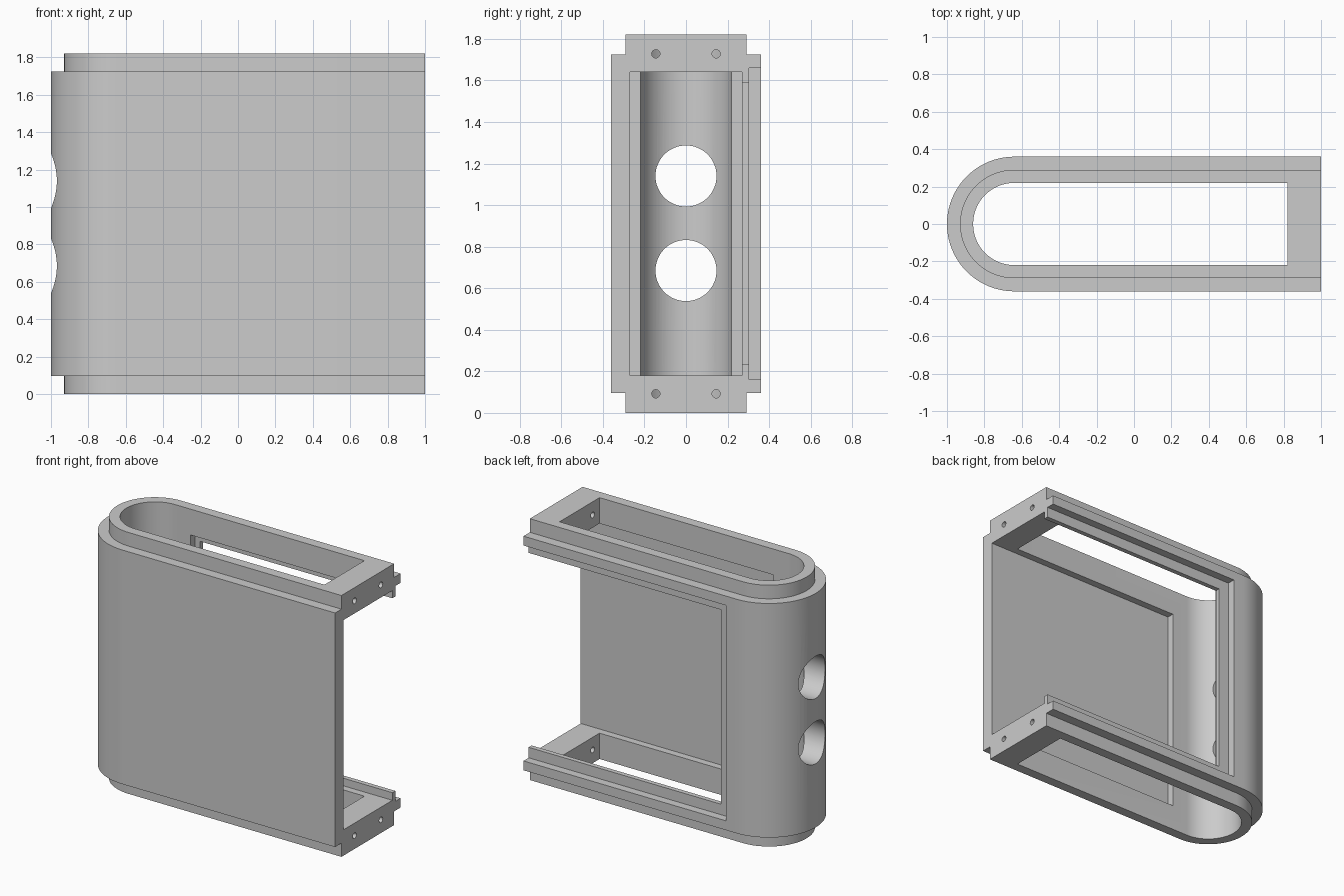
import bpy
import bmesh
from math import sin, cos, pi, radians
from mathutils import Matrix, Vector

cube = bpy.data.objects.get("Cube")
if cube:
    bpy.data.objects.remove(cube, do_unlink=True)

HEIGHT = 1.82
MID = HEIGHT / 2
ARC_X = -0.64      # centre of the rounded end

grey = bpy.data.materials.new("plain grey")
grey.use_nodes = True
COLOUR = (0.6, 0.6, 0.6, 1)
grey.diffuse_color = COLOUR
grey.node_tree.nodes["Principled BSDF"].inputs["Base Color"].default_value = COLOUR


def finish(name, bm):
    bmesh.ops.recalc_face_normals(bm, faces=bm.faces)
    mesh = bpy.data.meshes.new(name)
    bm.to_mesh(mesh)
    bm.free()
    mesh.materials.append(grey)
    obj = bpy.data.objects.new(name, mesh)
    bpy.context.collection.objects.link(obj)
    return obj


def rounded_slab(name, radius, x_end, z0, z1, steps=40):
    """Extruded outline: square at x_end, half round at the other end."""
    bm = bmesh.new()
    angles = [pi / 2 + pi * i / steps for i in range(steps + 1)]
    outline = [(ARC_X + radius * cos(a), radius * sin(a)) for a in angles]
    outline += [(x_end, -radius), (x_end, radius)]
    face = bm.faces.new([bm.verts.new((x, y, z0)) for x, y in outline])
    top = bmesh.ops.extrude_face_region(bm, geom=[face])["geom"]
    verts = [v for v in top if isinstance(v, bmesh.types.BMVert)]
    bmesh.ops.translate(bm, verts=verts, vec=(0, 0, z1 - z0))
    return finish(name, bm)


def box(name, x, y, z):
    bm = bmesh.new()
    size = Vector((x[1] - x[0], y[1] - y[0], z[1] - z[0]))
    centre = Vector((sum(x), sum(y), sum(z))) / 2
    bmesh.ops.create_cube(bm, size=1, matrix=Matrix.Translation(centre) @ Matrix.Diagonal(size.to_4d()))
    return finish(name, bm)


def rod(name, x, y, z, radius, sides):
    """Cylinder lying along x."""
    bm = bmesh.new()
    turn = Matrix.Rotation(radians(90), 4, "Y")
    place = Matrix.Translation((sum(x) / 2, y, z))
    bmesh.ops.create_cone(bm, cap_ends=True, segments=sides, radius1=radius, radius2=radius,
                          depth=x[1] - x[0], matrix=place @ turn)
    return finish(name, bm)


def combine(target, tool, operation):
    mod = target.modifiers.new(tool.name, "BOOLEAN")
    mod.operation = operation
    mod.solver = "EXACT"
    mod.object = tool
    bpy.context.view_layer.objects.active = target
    bpy.ops.object.modifier_apply(modifier=mod.name)
    bpy.data.objects.remove(tool, do_unlink=True)


# Outer shell with a narrower lip at top and bottom
housing = rounded_slab("housing", 0.36, 1, 0.095, HEIGHT - 0.095)
combine(housing, rounded_slab("lips", 0.29, 1, 0, HEIGHT), "UNION")

# Vertical opening right through
combine(housing, rounded_slab("through_slot", 0.22, 0.82, -0.1, HEIGHT + 0.1), "DIFFERENCE")


def tall(half):
    return (MID - half, MID + half)


# Inner cavity open at the square end, back opening and its panel recess
combine(housing, box("cavity", (-0.52, 1.1), (-0.27, 0.27), tall(0.73)), "DIFFERENCE")
combine(housing, box("back_opening", (-0.48, 1.1), (0.1, 0.33), tall(0.677)), "DIFFERENCE")
combine(housing, box("panel_recess", (-0.56, 1.1), (0.303, 0.5), tall(0.75)), "DIFFERENCE")

# Two large round ports through the curved end
for z in (0.685, 1.14):
    combine(housing, rod("port", (-1.2, -0.6), 0, z, 0.147, 64), "DIFFERENCE")

# Screw holes through the square end bars
for z in (0.092, HEIGHT - 0.092):
    for y in (-0.145, 0.145):
        combine(housing, rod("screw_hole", (0.75, 1.1), y, z, 0.02, 20), "DIFFERENCE")

# Smooth curves, crisp edges
bpy.ops.object.select_all(action="DESELECT")
housing.select_set(True)
bpy.context.view_layer.objects.active = housing
bpy.ops.object.shade_smooth_by_angle(angle=radians(30))
